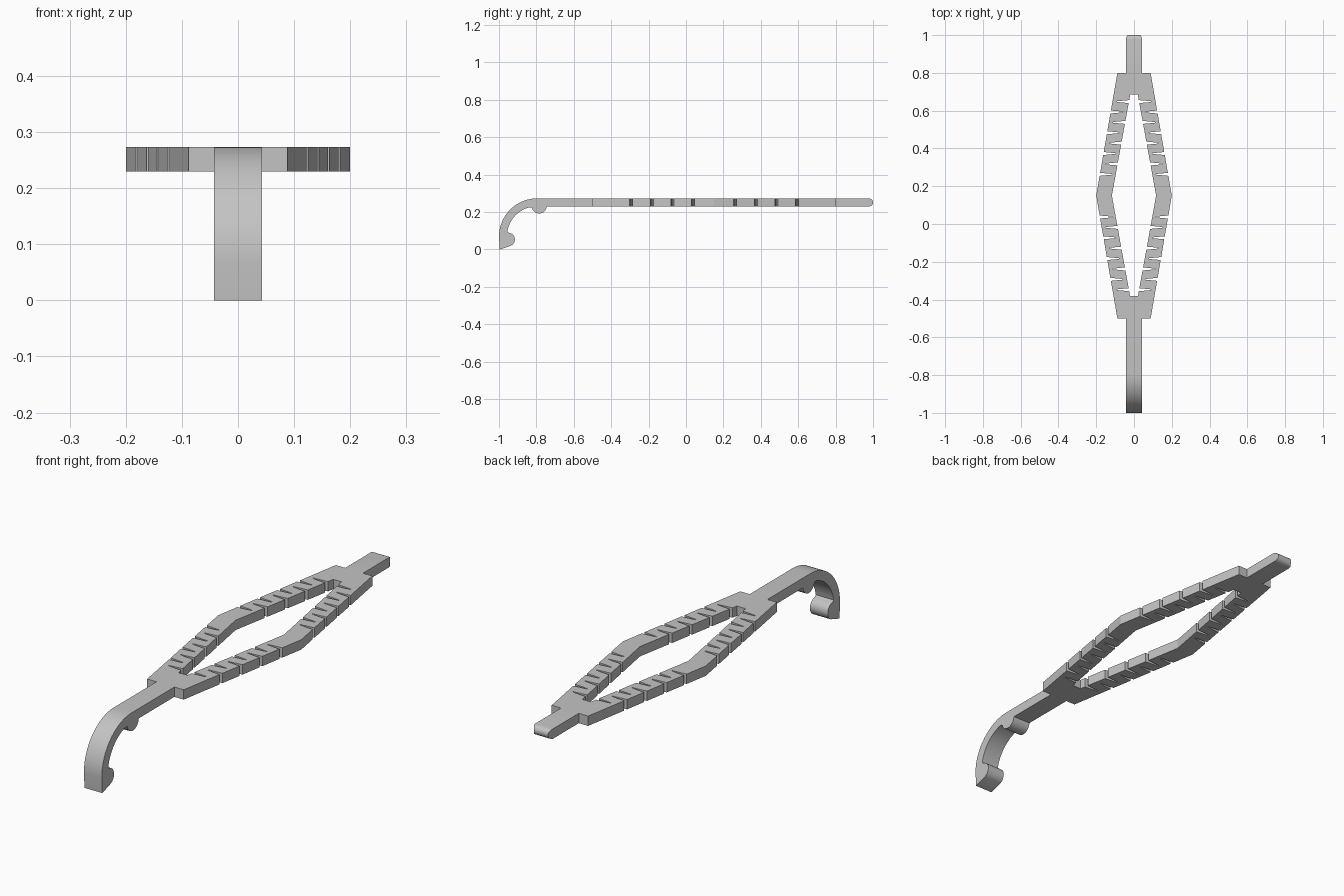
import bpy, bmesh
from math import sin, cos, radians

if "Cube" in bpy.data.objects:
    bpy.data.objects.remove(bpy.data.objects["Cube"])

grey = bpy.data.materials.new("plain grey")
grey.use_nodes = True
colour = (0.55, 0.55, 0.55, 1)
grey.diffuse_color = colour
grey.node_tree.nodes["Principled BSDF"].inputs["Base Color"].default_value = colour

BOTTOM, TOP = 0.23, 0.273
HALF_STRAP = 0.043
MID = 0.15          # y of the widest point of the frame


def arc(cy, cz, r, start, end, steps):
    angles = [radians(start + (end - start) * i / steps) for i in range(steps + 1)]
    return [(cy + r * cos(a), cz + r * sin(a)) for a in angles]


def prism(name, points, offset, drop=None):
    """Extrude a closed outline by a vector, optionally dropping some faces."""
    bm = bmesh.new()
    face = bm.faces.new([bm.verts.new(p) for p in points])
    extruded = bmesh.ops.extrude_face_region(bm, geom=[face], use_keep_orig=True)
    new = [g for g in extruded["geom"] if isinstance(g, bmesh.types.BMVert)]
    bmesh.ops.translate(bm, verts=new, vec=offset)
    bmesh.ops.recalc_face_normals(bm, faces=bm.faces)
    if drop:
        bmesh.ops.delete(bm, geom=[f for f in bm.faces if drop(f)], context="FACES")
    mesh = bpy.data.meshes.new(name)
    bm.to_mesh(mesh)
    bm.free()
    mesh.materials.append(grey)
    obj = bpy.data.objects.new(name, mesh)
    bpy.context.collection.objects.link(obj)
    return obj


def smooth(obj):
    bpy.ops.object.select_all(action="DESELECT")
    obj.select_set(True)
    bpy.context.view_layer.objects.active = obj
    bpy.ops.object.shade_smooth_by_angle(angle=radians(30))


# Diamond frame with wedge slits alternating from the outer and inner edges
def outer_x(y):
    return 0.2 - 0.172 * abs(y - MID)


def inner_x(y):
    return 0.117 - 0.181 * abs(y - MID)


def slit(y, edge, depth):
    w = 0.008
    tip = edge(y) + depth
    return [(edge(y - w), y - w), (tip, y - 0.002),
            (tip, y + 0.002), (edge(y + w), y + w)]


outer_slits = [MID + s * (0.113 + 0.11 * i) for s in (-1, 1) for i in range(4)]
inner_slits = [MID + s * (0.168 + 0.11 * i) for s in (-1, 1) for i in range(4)]

outer = [(outer_x(MID), MID)]
for y in outer_slits:
    outer += slit(y, outer_x, -0.064)
inner = [(inner_x(MID), MID)]
for y in inner_slits:
    inner += slit(y, inner_x, 0.064)
outer.sort(key=lambda p: p[1])
inner.sort(key=lambda p: -p[1])

outline = ([(0, -0.5), (0.088, -0.5)] + outer + [(0.088, 0.8), (0, 0.8), (0, 0.685)]
           + [(inner_x(0.685), 0.685)] + inner + [(inner_x(-0.38), -0.38), (0, -0.38)])
frame = prism("slotted_frame", [(x, y, BOTTOM) for x, y in outline],
              (0, 0, TOP - BOTTOM),
              lambda f: all(abs(v.co.x) < 1e-5 for v in f.verts))
mirror = frame.modifiers.new("mirror", "MIRROR")
mirror.use_axis[0] = True
mirror.use_clip = True

# Front strap curving down into a hook, with two rounded catches
profile = [(-0.5, TOP)]
profile += arc(-0.795, 0.068, 0.205, 90, 180, 20)
profile += [(-0.996, 0.0)]
profile += arc(-0.952, 0.053, 0.037, -65, 85, 10)
profile += arc(-0.795, 0.068, 0.163, 170, 105, 14)
profile += arc(-0.785, 0.232, 0.040, 190, 357, 10)
profile += [(-0.5, BOTTOM)]
hook = prism("hook_strap", [(-HALF_STRAP, y, z) for y, z in profile],
             (2 * HALF_STRAP, 0, 0))
smooth(hook)

# Back tab with a rounded tip and trimmed corners
r = (TOP - BOTTOM) / 2
profile = [(0.8, BOTTOM)] + arc(1 - r, BOTTOM + r, r, -90, 90, 10) + [(0.8, TOP)]
tab = prism("back_tab", [(-HALF_STRAP, y, z) for y, z in profile],
            (2 * HALF_STRAP, 0, 0))
for v in tab.data.vertices:
    if v.co.y > 1 - r + 0.001:
        v.co.x *= 1 - 0.22 * ((v.co.y - 1 + r) / r) ** 2
smooth(tab)
